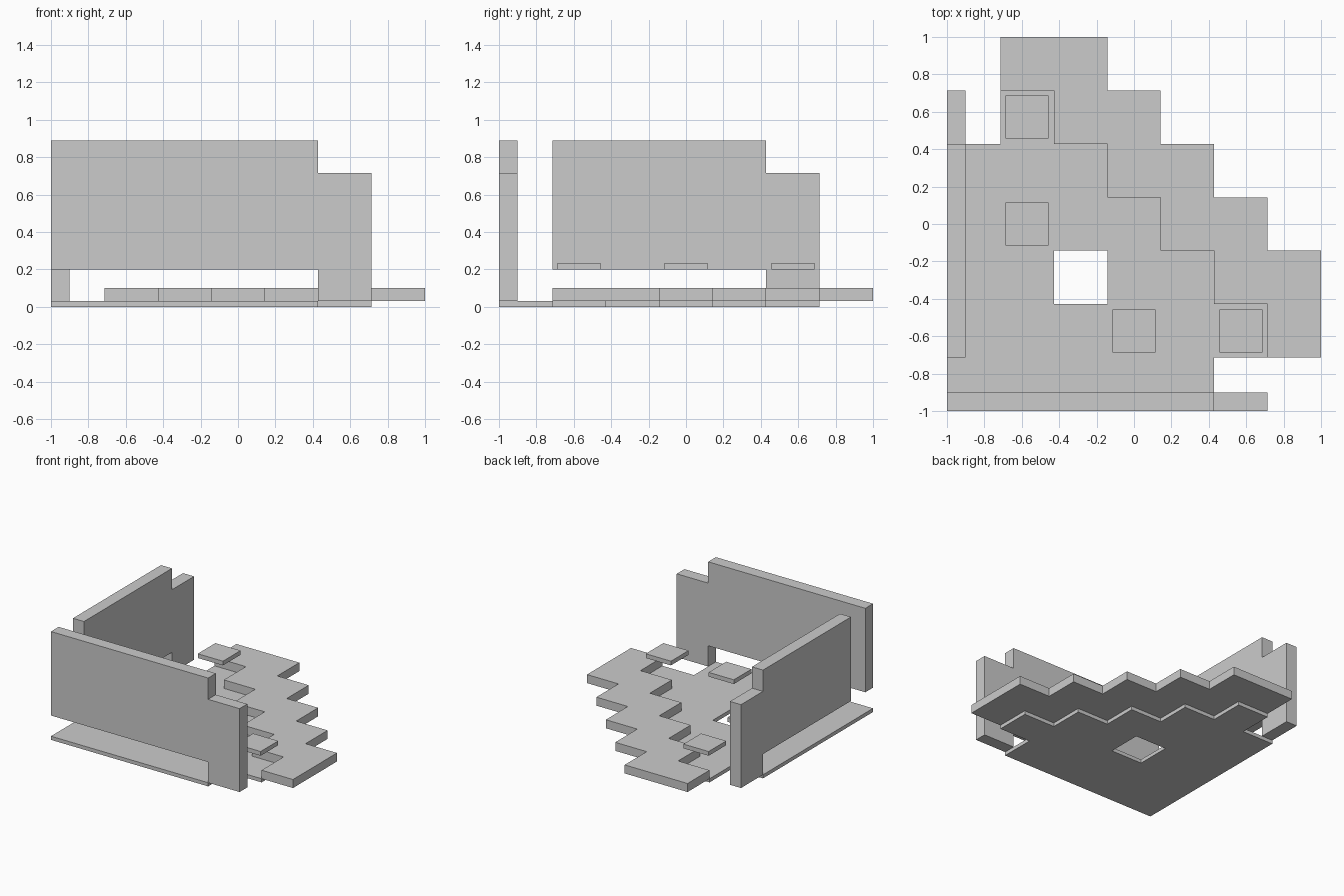
import bpy
import bmesh
from mathutils import Matrix, Vector

if "Cube" in bpy.data.objects:
    bpy.data.objects.remove(bpy.data.objects["Cube"])

U = 2 / 7          # one grid cell
FLOOR_TOP, STEP_TOP = 0.03, 0.10

grey = bpy.data.materials.new("light grey")
grey.diffuse_color = (0.6, 0.6, 0.6, 1)
grey.use_nodes = True
grey.node_tree.nodes["Principled BSDF"].inputs["Base Color"].default_value = grey.diffuse_color


def prism(name, outline, vec, place):
    """Extrude a flat outline along vec; place maps (a, b) to a 3D point."""
    bm = bmesh.new()
    face = bm.faces.new([bm.verts.new(place(a, b)) for a, b in outline])
    ext = bmesh.ops.extrude_face_region(bm, geom=[face])["geom"]
    moved = [g for g in ext if isinstance(g, bmesh.types.BMVert)]
    bmesh.ops.translate(bm, verts=moved, vec=Vector(vec))
    bmesh.ops.recalc_face_normals(bm, faces=bm.faces)
    mesh = bpy.data.meshes.new(name)
    bm.to_mesh(mesh)
    bm.free()
    mesh.materials.append(grey)
    obj = bpy.data.objects.new(name, mesh)
    bpy.context.collection.objects.link(obj)
    return obj


def grid(z):
    """Place cell coordinates, counted from the front left corner, at height z."""
    return lambda a, b: (a * U - 1, b * U - 1, z)


def stairs(a, b, steps):
    """Zigzag running right and towards the front, one cell at a time."""
    pts = [(a, b)]
    for i in range(steps):
        pts += [(a + i + 1, b - i), (a + i + 1, b - i - 1)]
    return pts


# Floor plate with a stepped diagonal edge
floor = prism("floor", [(0, 0), (0, 5), (1, 5)] + stairs(1, 6, 5) + [(5, 1), (5, 0)],
              (0, 0, FLOOR_TOP), grid(0))

# Square opening through the floor
cutter = prism("floor_opening_cutter", [(2, 2), (3, 2), (3, 3), (2, 3)],
               (0, 0, 0.2), grid(-0.1))
cutter.hide_render = True
cutter.hide_viewport = True
cut = floor.modifiers.new("opening", 'BOOLEAN')
cut.operation = 'DIFFERENCE'
cut.solver = 'EXACT'
cut.object = cutter

# Raised stepped band along the diagonal
inner = stairs(1, 6, 5)
outer = [(1, 7), (3, 7), (3, 6), (4, 6), (4, 5), (5, 5), (5, 4),
         (6, 4), (6, 3), (7, 3), (7, 1)]
prism("stepped_band", outer + inner[::-1], (0, 0, STEP_TOP - FLOOR_TOP), grid(FLOOR_TOP))

# Two walls with a notched top corner and a foot at the far end
LOW, NOTCH, TOP, THICK = 0.20, 0.715, 0.89, 0.10


def wall_profile(start):
    return [(start, LOW), (3 * U / 2, LOW), (3 * U / 2, FLOOR_TOP), (5 * U / 2, FLOOR_TOP),
            (5 * U / 2, NOTCH), (3 * U / 2, NOTCH), (3 * U / 2, TOP), (start, TOP)]


prism("front_wall", wall_profile(-1), (0, THICK, 0), lambda a, b: (a, -1, b))
prism("left_wall", wall_profile(-5 * U / 2), (THICK, 0, 0), lambda a, b: (-1, a, b))

# Square tiles hovering above the floor
HALF = 0.4 * U
for i, (cx, cy) in enumerate([(-2, 2), (-2, 0), (0, -2), (2, -2)]):
    x, y = cx * U, cy * U
    prism(f"tile_{i + 1}", [(x - HALF, y - HALF), (x + HALF, y - HALF),
                            (x + HALF, y + HALF), (x - HALF, y + HALF)],
          (0, 0, 0.035), lambda a, b: (a, b, LOW))
